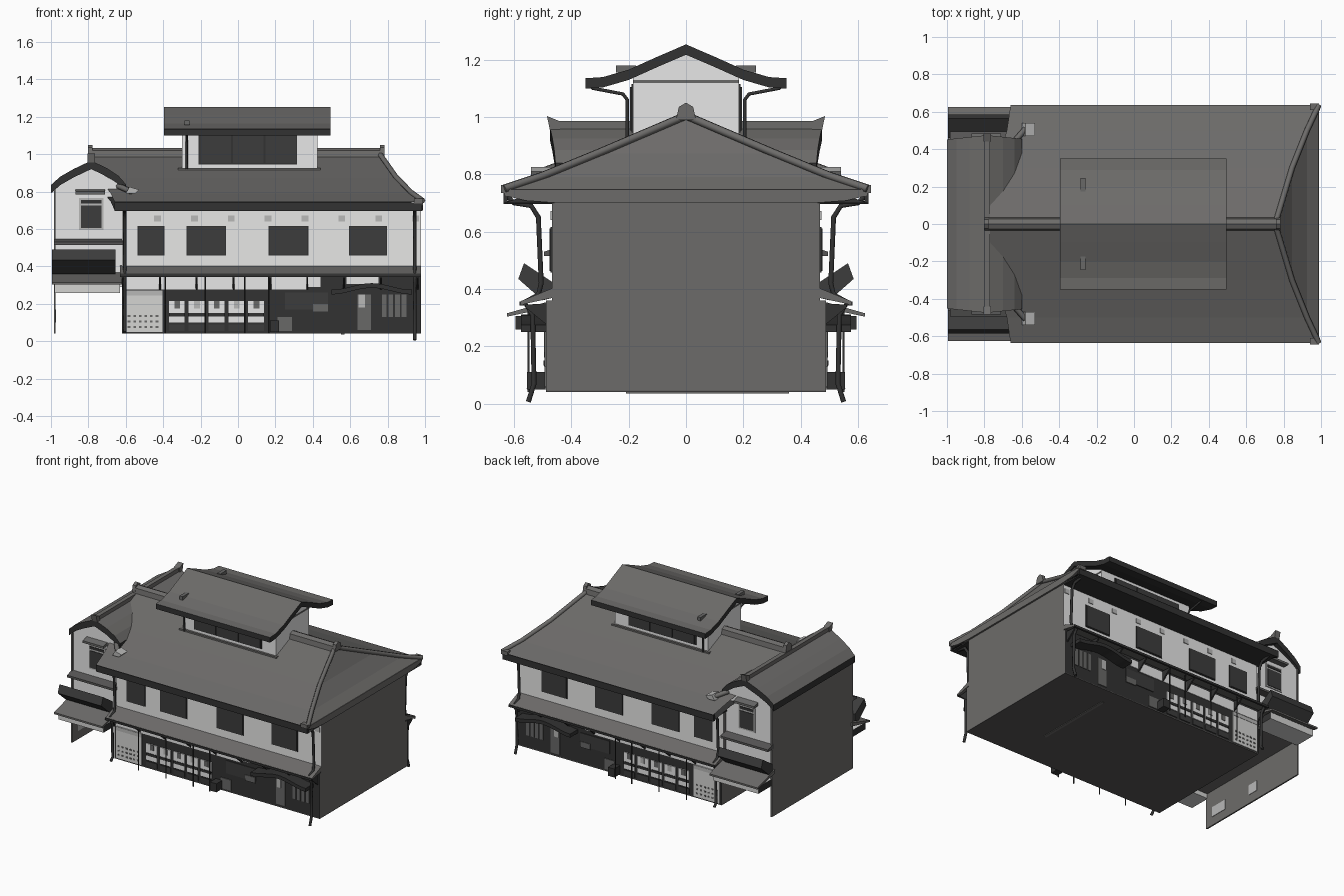
import bpy, bmesh, math

if "Cube" in bpy.data.objects:
    bpy.data.objects.remove(bpy.data.objects["Cube"])

# Flat colours
def mat(name, r, g, b):
    m = bpy.data.materials.new(name)
    m.diffuse_color = (r, g, b, 1)
    m.use_nodes = True
    m.node_tree.nodes["Principled BSDF"].inputs["Base Color"].default_value = m.diffuse_color
    return m

ROOF = mat("roof grey", 0.152, 0.148, 0.143)
DARK = mat("dark timber", 0.032, 0.032, 0.032)
WALL = mat("plaster", 0.80, 0.80, 0.795)
BRIGHT = mat("bright plaster", 0.93, 0.93, 0.93)
GLASS = mat("window glass", 0.045, 0.045, 0.045)
MID = mat("mid grey", 0.14, 0.14, 0.137)
PALE = mat("pale panel", 0.66, 0.66, 0.65)
VENT = mat("vent grey", 0.48, 0.48, 0.475)
FLOOR = mat("floor underside", 0.095, 0.093, 0.092)
WHITE = mat("lit white", 1.0, 1.0, 1.0)


def finish(name, bm, mats, mirror=False):
    bmesh.ops.recalc_face_normals(bm, faces=bm.faces)
    me = bpy.data.meshes.new(name)
    bm.to_mesh(me)
    bm.free()
    ob = bpy.data.objects.new(name, me)
    bpy.context.collection.objects.link(ob)
    for m in mats:
        me.materials.append(m)
    if mirror:
        add_mirror(ob)
    return ob


def add_mirror(ob):
    mod = ob.modifiers.new("mirror", 'MIRROR')
    mod.use_axis = (False, True, False)
    mod.use_mirror_merge = False


def box(name, x0, x1, y0, y1, z0, z1, m, mirror=False, ends=None):
    bm = bmesh.new()
    bmesh.ops.create_cube(bm, size=1)
    for v in bm.verts:
        v.co = ((x0 + x1) / 2 + v.co.x * (x1 - x0), (y0 + y1) / 2 + v.co.y * (y1 - y0),
                (z0 + z1) / 2 + v.co.z * (z1 - z0))
    bm.normal_update()
    if ends:
        for f in bm.faces:
            f.material_index = int(abs(f.normal.x) > 0.5)
    return finish(name, bm, [m] + ([ends] if ends else []), mirror)


def plate(name, x0, x1, z0, z1, m, y):
    """thin panel on the front and the matching one on the back"""
    return box(name, x0, x1, -y - 0.005, -y + 0.002, z0, z1, m, True)


def prism(name, pts, a0, a1, m, axis='X', mirror=False, ends=None):
    """closed profile: (y,z) swept along x, or (x,z) swept along y"""
    bm = bmesh.new()
    put = (lambda a, p: (a, p[0], p[1])) if axis == 'X' else (lambda a, p: (p[0], a, p[1]))
    r0 = [bm.verts.new(put(a0, p)) for p in pts]
    r1 = [bm.verts.new(put(a1, p)) for p in pts]
    n = len(pts)
    for i in range(n):
        bm.faces.new((r0[i], r0[(i + 1) % n], r1[(i + 1) % n], r1[i]))
    for r in (r0, r1):
        f = bm.faces.new(r)
        f.material_index = 1 if ends else 0
    return finish(name, bm, [m] + ([ends] if ends else []), mirror)


def roof_sheet(name, pts, a0, a1, t, axis):
    """roof of thickness t with grey top and dark edges and underside"""
    loop = pts + [(p[0], p[1] - t) for p in reversed(pts)]
    ob = prism(name, loop, a0, a1, ROOF, axis)
    ob.data.materials.append(DARK)
    for f in ob.data.polygons:
        f.material_index = 0 if f.normal.z > 0.2 else 1
    return ob


def pipe(name, pts, r, m):
    cu = bpy.data.curves.new(name, 'CURVE')
    cu.dimensions = '3D'
    cu.bevel_depth = r
    cu.bevel_resolution = 1
    cu.use_fill_caps = True
    sp = cu.splines.new('POLY')
    sp.points.add(len(pts) - 1)
    for p, c in zip(sp.points, pts):
        p.co = (*c, 1)
    ob = bpy.data.objects.new(name, cu)
    bpy.context.collection.objects.link(ob)
    cu.materials.append(m)
    bpy.ops.object.select_all(action='DESELECT')
    ob.select_set(True)
    bpy.context.view_layer.objects.active = ob
    bpy.ops.object.convert(target='MESH')
    add_mirror(bpy.context.object)


# Main hall walls and floor
box("upper_hall", -0.62, 0.978, -0.468, 0.468, 0.3, 0.74, WALL, ends=ROOF)
box("ground_floor", -0.62, 0.978, -0.488, 0.488, 0.045, 0.36, DARK, ends=ROOF)
box("floor_slab", -0.62, 0.978, -0.488, 0.488, 0.04, 0.046, FLOOR)
box("floor_joint", 0.55, 0.57, -0.21, 0.36, 0.036, 0.041, ROOF)

# Main roof with one hipped end: rows of (y, z, left x, right x)
rows = [(0, 1.0, -0.80, 0.755), (0.3, 0.872, -0.74, 0.845), (0.5, 0.79, -0.68, 0.925), (0.635, 0.745, -0.66, 0.988)]
for drop, m, nm in ((0, ROOF, "main_roof"), (0.045, DARK, "main_roof_underside")):
    bm = bmesh.new()
    for (y0, z0, l0, r0), (y1, z1, l1, r1) in zip(rows, rows[1:]):
        V = lambda x, y, z: bm.verts.new((x, y, z - drop))
        for s in (-1, 1):
            bm.faces.new([V(l0, s * y0, z0), V(l1, s * y1, z1), V(r1, s * y1, z1), V(r0, s * y0, z0)])
        hip = [(r1, -y1, z1), (r1, y1, z1), (r0, y0, z0)] + ([(r0, -y0, z0)] if y0 else [])
        bm.faces.new([V(*p) for p in hip])
    finish(nm, bm, [m])
box("eave_fascia", -0.66, 0.985, -0.637, -0.622, 0.697, 0.742, DARK, True)
# side fascia dips between the lifted corners
prism("side_fascia", [(-0.635, 0.746), (0.635, 0.746), (0.63, 0.725), (0.56, 0.708), (0.45, 0.70), (-0.45, 0.70),
                      (-0.56, 0.708), (-0.63, 0.725)], 0.972, 0.99, ROOF)
box("soffit", -0.64, 0.972, -0.625, -0.46, 0.697, 0.706, DARK, True)
prism("main_ridge", [(-0.035, 0.98), (-0.028, 1.02), (0, 1.033), (0.028, 1.02), (0.035, 0.98)], -0.79, 0.76, ROOF)
for x in (-0.79, 0.77):
    prism("ridge_end", [(-0.035, 0.99), (-0.025, 1.035), (0, 1.05), (0.025, 1.035), (0.035, 0.99)],
          x - 0.012, x + 0.012, ROOF)
pipe("hip_ridge", [(r[3], -r[0], r[1] + 0.005) for r in rows], 0.015, ROOF)
box("hip_corner_cap", 0.94, 0.99, -0.645, -0.61, 0.735, 0.762, ROOF, True)
pipe("valley_ridge", [(-0.64, -0.44, 0.83), (-0.57, -0.52, 0.80)], 0.016, ROOF)
prism("valley_flashing", [(-0.60, 0.79), (-0.55, 0.79), (-0.53, 0.81), (-0.58, 0.825)], -0.54, -0.47, VENT, 'Y', True)

# Upper windows and plaster vents
for x0, x1 in ((-0.53, -0.40), (-0.27, -0.07), (0.17, 0.37), (0.60, 0.79)):
    plate("upper_window_frame", x0 - 0.006, x1 + 0.006, 0.457, 0.616, DARK, 0.468)
    plate("upper_window", x0, x1, 0.463, 0.61, GLASS, 0.471)
for i in range(8):
    x = -0.43 + i * 0.197
    plate("vent", x - 0.018, x + 0.018, 0.64, 0.672, VENT, 0.468)

# Pent roof above the shopfront with brackets
prism("pent_roof", [(-0.46, 0.405), (-0.575, 0.358), (-0.575, 0.345), (-0.46, 0.37)], -0.63, 0.978, ROOF, 'X', True)
box("pent_fascia", -0.63, 0.978, -0.58, -0.566, 0.342, 0.357, DARK, True)
for i in range(9):
    x = -0.615 + i * 0.197
    prism("pent_bracket", [(-0.48, 0.35), (-0.56, 0.345), (-0.56, 0.335), (-0.48, 0.27)], x - 0.005, x + 0.005,
          DARK, 'X', True)

# Shopfront: transom panels, pale display, glazed doors, dark entrance
for i in range(5):
    x = -0.61 + i * 0.197
    plate("transom", x, x + 0.188, 0.275, 0.342, BRIGHT, 0.488)
plate("transom_end", 0.375, 0.44, 0.29, 0.342, BRIGHT, 0.488)
plate("transom_far", 0.58, 0.75, 0.305, 0.342, WALL, 0.488)
plate("display_panel", -0.605, -0.405, 0.05, 0.272, PALE, 0.488)
plate("display_shade", -0.605, -0.405, 0.245, 0.27, VENT, 0.490)
for r in range(3):
    for c in range(6):
        x, z = -0.59 + c * 0.03, 0.07 + r * 0.03
        plate("display_slot", x, x + 0.014, z, z + 0.01, MID, 0.491)
for i in range(5):
    x = -0.37 + i * 0.106
    plate("shop_glass", x, x + 0.085, 0.10, 0.215, WHITE, 0.488)
    plate("shop_goods", x + 0.03, x + 0.06, 0.175, 0.215, VENT if i % 2 else MID, 0.491)
    plate("shop_rail", x, x + 0.085, 0.132, 0.15, DARK, 0.492)
    plate("shop_sill", x, x + 0.085, 0.055, 0.09, GLASS, 0.488)
plate("side_window", 0.25, 0.48, 0.17, 0.26, GLASS, 0.488)
plate("side_window_low", 0.21, 0.29, 0.055, 0.13, MID, 0.488)
plate("side_window_pale", 0.40, 0.48, 0.16, 0.20, MID, 0.491)
plate("entrance_door", 0.64, 0.71, 0.06, 0.25, MID, 0.488)
plate("entrance_notice", 0.645, 0.68, 0.18, 0.25, VENT, 0.491)
for i in range(4):
    plate("door_lattice", 0.77 + i * 0.035, 0.795 + i * 0.035, 0.13, 0.25, MID, 0.488)

# Curved entrance canopy
top = [(0.50 + 0.43 * i / 16, 0.275 + 0.035 * (0.5 - 0.5 * math.cos(math.tau * i / 16))) for i in range(17)]
prism("entrance_canopy", top + [(x, z - 0.025) for x, z in reversed(top)], -0.575, -0.48, DARK, 'Y', True)

# Slim posts and a planter below the pent roof
for x in (-0.39, -0.175, 0.037, 0.165):
    pipe("pent_post", [(x, -0.55, 0.04), (x, -0.55, 0.345)], 0.004, DARK)
box("planter", 0.17, 0.22, -0.555, -0.49, 0.05, 0.11, DARK, True)

# Downpipes at the eave corners
for x, foot in ((0.945, 0.0), (-0.605, 0.04)):
    pipe("downpipe", [(x, -0.63, 0.73), (x, -0.60, 0.70), (x, -0.54, 0.69), (x, -0.515, 0.65), (x, -0.505, 0.42),
                      (x, -0.515, 0.38), (x, -0.565, 0.355), (x, -0.535, 0.31), (x, -0.53, 0.07),
                      (x, -0.55, foot + 0.006)], 0.010, DARK)

# Gabled side wing above an open passage
arch = [(-1.0, 0.835), (-0.95, 0.88), (-0.88, 0.92), (-0.785, 0.965), (-0.70, 0.925), (-0.64, 0.885), (-0.6, 0.84)]
prism("wing_body", [(-0.98, 0.29), (-0.98, 0.82), (-0.88, 0.89), (-0.785, 0.93), (-0.62, 0.83), (-0.62, 0.29)],
      -0.44, 0.44, ROOF, 'Y', ends=BRIGHT)
wing = roof_sheet("wing_roof", arch, -0.475, 0.475, 0.045, 'Y')
for v in wing.data.vertices:  # verges draw in towards the eaves
    v.co.y *= 1 - 0.28 * abs(v.co.x + 0.785) ** 1.0 * 0.8
box("wing_ridge", -0.80, -0.77, -0.465, 0.465, 0.95, 0.985, ROOF)
prism("wing_ridge_tip", [(-0.44, 0.955), (-0.44, 0.985), (-0.485, 1.003), (-0.475, 0.955)], -0.805, -0.765, ROOF,
      'X', True)
box("passage_wall", -0.985, -0.975, -0.45, 0.45, 0.04, 0.82, ROOF)
for y0, y1 in ((-0.39, -0.26), (-0.03, 0.05)):
    box("passage_patch", -0.976, -0.972, y0, y1, 0.10, 0.17, VENT)
plate("wing_window_frame", -0.85, -0.72, 0.595, 0.765, VENT, 0.441)
plate("wing_window", -0.84, -0.73, 0.605, 0.725, GLASS, 0.445)
plate("wing_window_top", -0.84, -0.73, 0.737, 0.755, DARK, 0.445)
prism("window_hood", [(-0.43, 0.815), (-0.485, 0.80), (-0.485, 0.785), (-0.43, 0.79)], -0.87, -0.71, MID, 'X', True)
prism("wing_ledge", [(-0.43, 0.55), (-0.495, 0.53), (-0.495, 0.515), (-0.43, 0.515)], -0.985, -0.615, FLOOR, 'X', True)

# Tilted sign box and lower awning on the wing
prism("wing_box", [(-0.50, 0.36), (-0.585, 0.435), (-0.565, 0.49), (-0.46, 0.42), (-0.46, 0.37)], -0.995, -0.655, GLASS,
      'X', True)
prism("wing_awning", [(-0.43, 0.37), (-0.625, 0.315), (-0.625, 0.303), (-0.43, 0.345)], -0.995, -0.62, ROOF, 'X', True)
box("wing_beam", -0.98, -0.63, -0.595, -0.44, 0.258, 0.305, PALE, True, ends=DARK)

# Raised lantern storey on the ridge
box("lantern_skirt", -0.32, 0.44, -0.20, 0.20, 0.86, 0.925, ROOF)
prism("lantern_walls", [(-0.185, 0.88), (-0.185, 1.145), (0, 1.22), (0.185, 1.145), (0.185, 0.88)], -0.30, 0.425, BRIGHT)
half = [(0.35, 1.135), (0.29, 1.139), (0.2, 1.165), (0.1, 1.21)]
curve = [(-y, z) for y, z in half] + [(0, 1.253)] + half[::-1]
roof_sheet("lantern_roof", curve, -0.395, 0.495, 0.036, 'X')
for x in (-0.303, 0.422):
    box("lantern_tie", x, x + 0.006, -0.185, 0.185, 1.118, 1.128, MID)
plate("lantern_window_frame", -0.21, 0.315, 0.945, 1.115, DARK, 0.186)
for i in range(3):
    x = -0.2 + i * 0.173
    plate("lantern_window", x, x + 0.163, 0.952, 1.105, GLASS, 0.19)
pipe("lantern_downpipe", [(-0.275, -0.34, 1.115), (-0.275, -0.325, 1.10), (-0.275, -0.22, 1.08),
                          (-0.275, -0.205, 1.06), (-0.275, -0.205, 0.92)], 0.007, DARK)
box("roof_vent", -0.285, -0.26, -0.245, -0.175, 1.155, 1.18, MID, True)
